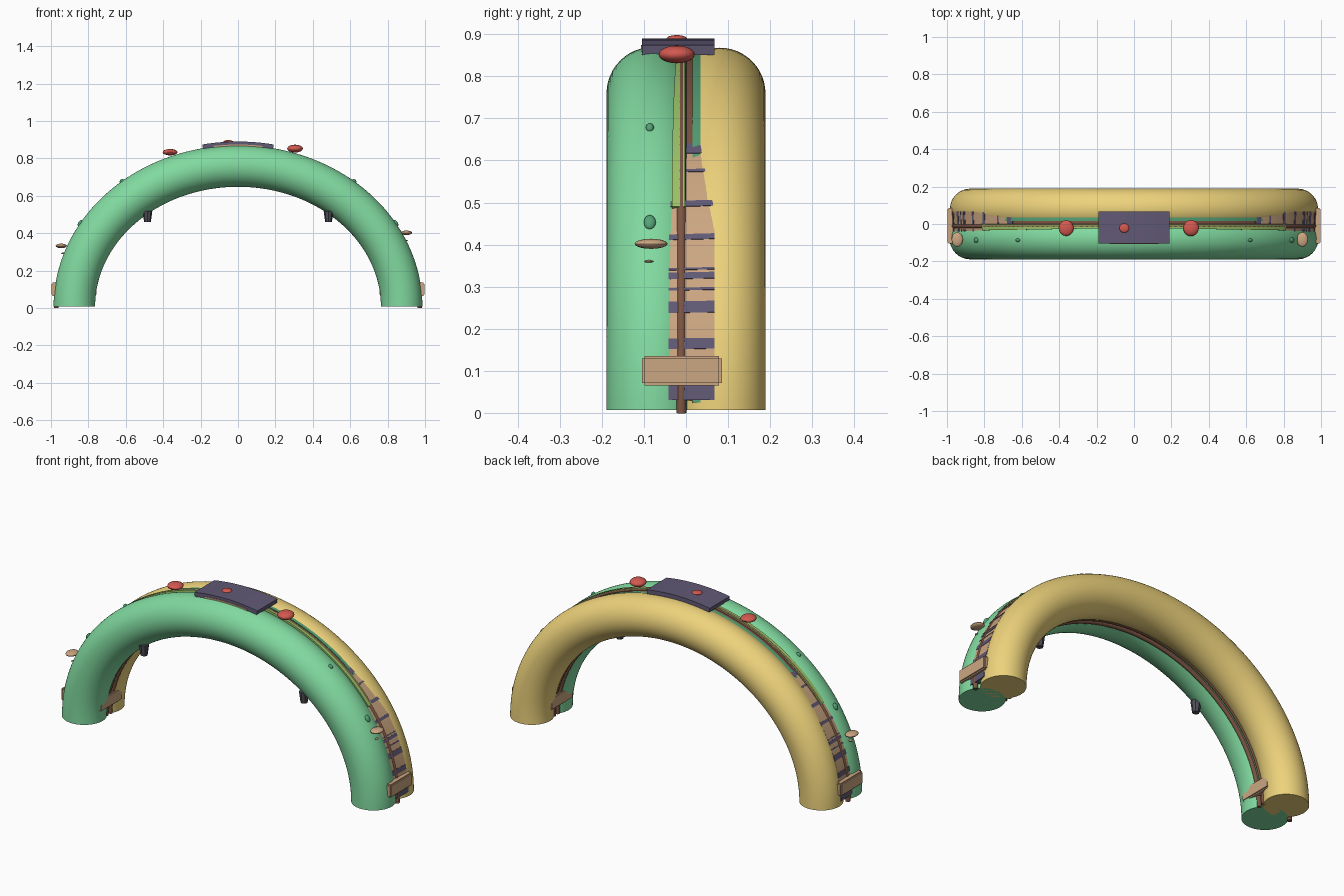
import bpy, bmesh, math
from mathutils import Vector, Matrix

if "Cube" in bpy.data.objects:
    bpy.data.objects.remove(bpy.data.objects["Cube"])

RX, RZ, Z0 = 0.875, 0.752, 0.007
PI = math.pi

def mat(name, c):
    m = bpy.data.materials.new(name)
    m.diffuse_color = (*c, 1)
    m.use_nodes = True
    m.node_tree.nodes["Principled BSDF"].inputs["Base Color"].default_value = m.diffuse_color
    return m

GREEN = mat("green", (.22, .70, .35))
DKGREEN = mat("dark_green", (.09, .36, .18))
YELLOW = mat("yellow", (.85, .65, .20))
TAN = mat("tan", (.60, .38, .22))
PURPLE = mat("purple", (.12, .10, .18))
RED = mat("red", (.65, .10, .08))
BROWN = mat("brown", (.20, .09, .055))
LIME = mat("lime", (.33, .55, .14))
GREY = mat("grey", (.08, .08, .10))

def point(t, n, y):
    """Point on the arch at angle t, pushed n along the outward normal."""
    nx, nz = math.cos(t) / RX, math.sin(t) / RZ
    l = math.hypot(nx, nz)
    return Vector((RX * math.cos(t) + n * nx / l, y, Z0 + RZ * math.sin(t) + n * nz / l))

def at_height(z):
    return math.asin(min(1, (z - Z0) / (RZ + .11)))

def finish(bm, name, material, angle=35):
    bmesh.ops.recalc_face_normals(bm, faces=bm.faces)
    me = bpy.data.meshes.new(name)
    bm.to_mesh(me)
    bm.free()
    ob = bpy.data.objects.new(name, me)
    bpy.context.collection.objects.link(ob)
    me.materials.append(material)
    bpy.ops.object.select_all(action='DESELECT')
    ob.select_set(True)
    bpy.context.view_layer.objects.active = ob
    bpy.ops.object.shade_smooth_by_angle(angle=math.radians(angle))
    return ob

def sweep(name, material, profile, t0, t1, steps):
    """Sweep a closed (normal, y) profile along the arch; profile may depend on t."""
    bm = bmesh.new()
    rings = []
    for i in range(steps + 1):
        t = t0 + (t1 - t0) * i / steps
        rings.append([bm.verts.new(point(t, n, y)) for n, y in profile(t)])
    k = len(rings[0])
    for a, b in zip(rings, rings[1:]):
        for j in range(k):
            bm.faces.new((a[j], a[(j + 1) % k], b[(j + 1) % k], b[j]))
    bm.faces.new(rings[0])
    bm.faces.new(rings[-1])
    return finish(bm, name, material)

def circle(n, y, r, k):
    pts = [(n + r * math.cos(2 * PI * i / k), y + r * math.sin(2 * PI * i / k)) for i in range(k)]
    return lambda t: pts

def rect(n0, n1, y0, y1):
    return lambda t: [(n0, y0), (n1, y0), (n1, y1), (n0, y1)]

def blob(name, material, loc, radii, tilt=0):
    bm = bmesh.new()
    bmesh.ops.create_uvsphere(bm, u_segments=20, v_segments=12, radius=1)
    m = Matrix.Translation(loc) @ Matrix.Rotation(tilt, 4, 'Y') @ Matrix.Diagonal((*radii, 1))
    bmesh.ops.transform(bm, matrix=m, verts=bm.verts)
    return finish(bm, name, material)

# two fused tubes
sweep("front_tube", GREEN, circle(0, -.078, .111, 48), 0, PI, 96)
sweep("back_tube", YELLOW, circle(0, .080, .109, 48), 0, PI, 96)

# piping and ribbons in the outer and inner grooves
sweep("outer_piping", BROWN, circle(.097, -.011, .012, 12), -.009, PI + .009, 96)
sweep("outer_brown_strip", BROWN, rect(.07, .097, -.005, .016), .5, PI - .5, 72)
sweep("outer_green_strip", DKGREEN, rect(.07, .099, .016, .040), .02, PI - .02, 72)
tl = at_height(.485)
sweep("lime_ribbon", LIME,
      lambda t: rect(.08, .108, -.034 + .012 * math.sin(t) ** 6, -.002)(t), tl, PI - tl, 72)
for y in (-.014, .020):
    sweep("inner_piping", BROWN, circle(-.088, y, .011, 12), 0, PI, 96)

# striped panels low on both outer sides, sinking into the groove as they rise
def panel(lift, side):
    def prof(t):
        a = t if side > 0 else PI - t
        f = max(0, (a - .45) / .45)
        drop = .014 * f ** 1.5
        n1, n2 = .103 + lift - drop * .7, .109 + lift - drop
        return [(.06, -.042), (n1, -.042), (n2, .068), (.06, .068)]
    return prof

bands = [(.03, .065), (.15, .175), (.235, .262), (.288, .294), (.315, .33),
         (.336, .341), (.408, .421), (.488, .502), (.573, .58), (.62, .645)]
for side in (1, -1):
    def span(z0, z1):
        a, b = at_height(z0), at_height(z1)
        return (a, b) if side > 0 else (PI - a, PI - b)
    sweep("side_panel", TAN, panel(0, side), *span(.06, .70), 32)
    for z0, z1 in bands:
        sweep("panel_stripe", PURPLE, panel(.0015, side), *span(z0, z1), 2)

# clasps through the feet
for side in (1, -1):
    bm = bmesh.new()
    bmesh.ops.create_cube(bm, size=1)
    m = Matrix.Translation((side * .877, -.01, .10)) @ Matrix.Diagonal((.242, .19, .07, 1))
    bmesh.ops.transform(bm, matrix=m, verts=bm.verts)
    bmesh.ops.bevel(bm, geom=bm.edges[:], offset=.006, segments=2, affect='EDGES')
    finish(bm, "foot_clasp", TAN)

# curved top plate
tp = math.acos(.175 / (RX + .03))
sweep("top_plate", PURPLE, rect(.108, .131, -.105, .068), tp, PI - tp, 12)
sweep("top_plate_lining", TAN, rect(.09, .115, -.107, .05), tp + .06, PI - tp - .06, 10)

# red buttons
blob("red_button", RED, (-.363, -.022, .833), (.040, .042, .017))
blob("red_button", RED, (.305, -.022, .852), (.042, .043, .021))
blob("small_red_button", RED, (-.052, -.022, .889), (.026, .025, .009))

# studs and fins on the front tube
for side in (1, -1):
    for t, r in ((at_height(.672), .013), (at_height(.446), .019)):
        p = point(t, .111, -.086)
        p.x *= side
        blob("green_stud", DKGREEN, p, (.010, r * .75, r), side * -t)
blob("right_fin", TAN, (.900, -.083, .402), (.030, .039, .012))
blob("left_fin", TAN, (-.945, -.083, .332), (.030, .039, .012))
blob("small_fin", TAN, (.897, -.088, .36), (.012, .011, .003))
blob("small_fin", TAN, (-.932, -.088, .292), (.014, .012, .004))

# tapered pegs hanging under the arch
for side in (1, -1):
    bm = bmesh.new()
    bmesh.ops.create_cone(bm, cap_ends=True, segments=8, radius1=.018, radius2=.026, depth=.06,
                          matrix=Matrix.Translation((side * .484, -.12, .489)))
    finish(bm, "hanging_peg", GREY, 20)
